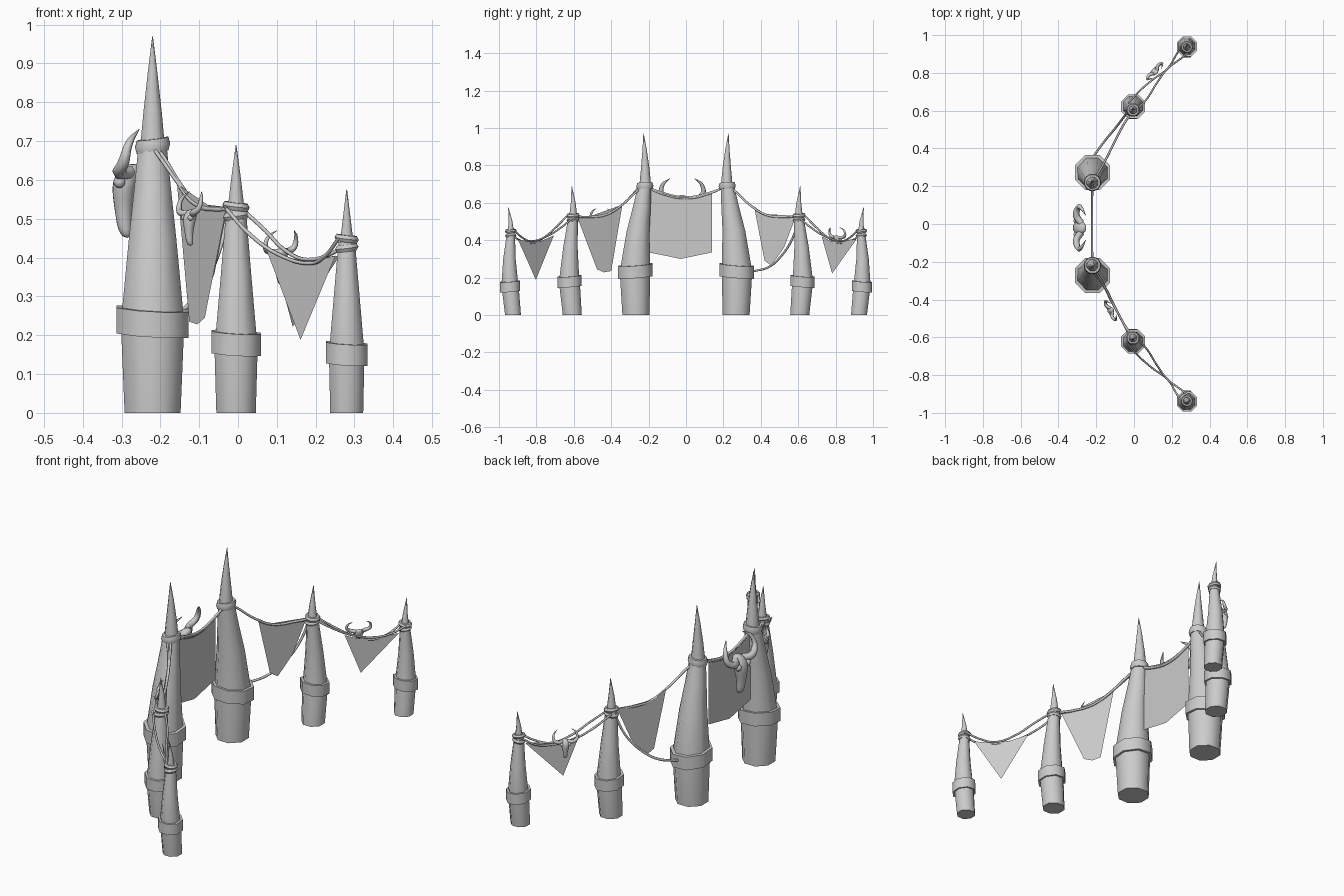
import bpy, bmesh, math
from mathutils import Vector, Matrix

cube = bpy.data.objects.get("Cube")
if cube:
    bpy.data.objects.remove(cube, do_unlink=True)

grey = bpy.data.materials.new("plain_grey")
grey.use_nodes = True
grey.diffuse_color = (0.6, 0.6, 0.6, 1)
grey.node_tree.nodes["Principled BSDF"].inputs["Base Color"].default_value = (0.6, 0.6, 0.6, 1)


def finish(obj, angle=50):
    """Give an object its material and angle-limited smoothing."""
    obj.data.materials.append(grey)
    bpy.ops.object.select_all(action='DESELECT')
    obj.select_set(True)
    bpy.context.view_layer.objects.active = obj
    if obj.type == 'CURVE':
        bpy.ops.object.convert(target='MESH')
        obj = bpy.context.object
    bpy.ops.object.shade_smooth_by_angle(angle=math.radians(angle))
    return obj


def add_mesh(name, bm):
    mesh = bpy.data.meshes.new(name)
    bmesh.ops.recalc_face_normals(bm, faces=bm.faces)
    bm.to_mesh(mesh)
    bm.free()
    obj = bpy.data.objects.new(name, mesh)
    bpy.context.collection.objects.link(obj)
    return obj


def loft(name, rings, sides=8, tilt=(0, 0), closed=False):
    """Skin horizontal rings given as (centre, x radius, y radius)."""
    bm = bmesh.new()
    loops = []
    for c, rx, ry in rings:
        loop = []
        for i in range(sides):
            a = math.tau * (i + 0.5) / sides
            dx, dy = rx * math.cos(a), ry * math.sin(a)
            loop.append(bm.verts.new(Vector(c) + Vector((dx, dy, dx * tilt[0] + dy * tilt[1]))))
        loops.append(loop)
    pairs = list(zip(loops, loops[1:]))
    if closed:
        pairs.append((loops[-1], loops[0]))
    else:
        bm.faces.new(loops[0])
        bm.faces.new(loops[-1])
    for low, high in pairs:
        for i in range(sides):
            j = (i + 1) % sides
            bm.faces.new((low[i], low[j], high[j], high[i]))
    return add_mesh(name, bm)


def tube(name, points, radius, taper=None):
    """Smooth round strand through points, with optional radius factors."""
    curve = bpy.data.curves.new(name, 'CURVE')
    curve.dimensions = '3D'
    curve.bevel_depth = radius
    curve.bevel_resolution = 1
    curve.resolution_u = 5
    curve.use_fill_caps = True
    spline = curve.splines.new('BEZIER')
    spline.bezier_points.add(len(points) - 1)
    for i, (bp, p) in enumerate(zip(spline.bezier_points, points)):
        bp.co = p
        bp.handle_left_type = bp.handle_right_type = 'AUTO'
        bp.radius = taper[i] if taper else 1
    obj = bpy.data.objects.new(name, curve)
    bpy.context.collection.objects.link(obj)
    return finish(obj, 80)


def collar(name, centre, r_in, r_out, height, tilt, sides=8, bulge=0.0):
    """Closed band around a post, optionally rounded on the outside."""
    x, y, z = centre
    h = height / 2
    shape = [(-h, r_in), (-h, r_out)] + ([(0, r_out + bulge)] if bulge else []) + [(h, r_out), (h, r_in)]
    finish(loft(name, [((x, y, z + dz), r, r) for dz, r in shape], sides, tilt, True))


# Posts: x, trunk (z, y, radius), spike (z, y, radius), band, wraps
POSTS = {
    "big": (-0.22, [(0, .268, .078), (.2, .272, .087), (.265, .27, .085), (.45, .256, .066),
                    (.58, .236, .051), (.7, .22, .038)],
            [(.69, .218, .034), (.78, .218, .025), (.88, .221, .013), (.97, .227, .001)],
            (.235, .272, .1, .066), [(.689, .22, .042, .034)]),
    "medium": (-0.005, [(0, .608, .055), (.16, .622, .06), (.2, .624, .057), (.36, .618, .042),
                        (.53, .603, .027)],
               [(.52, .603, .024), (.6, .603, .014), (.69, .611, .001)],
               (.18, .622, .069, .056), [(.508, .604, .03, .02), (.532, .604, .031, .02)]),
    "small": (0.28, [(0, .925, .046), (.13, .938, .049), (.18, .942, .047), (.3, .944, .036),
                     (.44, .936, .023)],
              [(.43, .936, .02), (.5, .938, .011), (.575, .95, .001)],
              (.153, .94, .058, .054), [(.425, .937, .026, .018), (.449, .937, .027, .018)]),
}
for size, (x, trunk, spike, band, wraps) in POSTS.items():
    for side, s in (("left", 1), ("right", -1)):
        # the left and right rows of posts sit at +y and -y
        row = "far" if s > 0 else "near"
        for part, rings in (("post", trunk), ("spike", spike)):
            finish(loft(f"{row}_{size}_{part}", [((x, s * y, z), r, r) for z, y, r in rings]))
        z, y, r, h = band
        collar(f"{row}_{size}_band", (x, s * y, z), r * .8, r, h, (-.06, -.08 * s))
        for i, (z, y, r, h) in enumerate(wraps):
            collar(f"{row}_{size}_wrap_{i}", (x, s * y, z), r * .7, r, h,
                   (.12 * (-1) ** i, .05), 12, .005)

# Ropes: two strands between neighbouring posts
for s, row in ((1, "far"), (-1, "near")):
    for k in (1, -1):
        o = 0.02 * k
        tube(f"{row}_outer_rope_{k}", [
            (-.01 + o, s * (.62 - o), .525), (.05 + o, s * (.685 - o), .465 + o / 4),
            (.11 + o / 2, s * (.755 - o / 2), .415 + o / 4), (.18, s * .825, .39 + o / 4),
            (.23 + o / 2, s * (.88 - o / 2), .405 + o / 4), (.28 + o, s * (.935 - o), .45)], .005)
    tube(f"{row}_inner_rope", [
        (.01, s * .62, .53), (-.05, s * .535, .525), (-.105, s * .43, .535),
        (-.15, s * .34, .59), (-.19, s * .27, .655), (-.215, s * .23, .69)], .006)
tube("near_inner_second_rope", [
    (-.02, -.6, .525), (-.07, -.5, .525), (-.12, -.41, .545), (-.16, -.33, .6), (-.22, -.25, .685)], .005)
tube("fallen_rope", [
    (-.02, .61, .53), (-.055, .565, .4), (-.105, .5, .305), (-.155, .44, .255), (-.21, .365, .235)], .006)
for k in (0, 1):
    tube(f"middle_rope_{k}", [
        (-.22, -.22, .69), (-.222, -.13, .655 - .006 * k), (-.222, 0, .63 - .006 * k),
        (-.222, .13, .655 - .004 * k), (-.22, .22, .69)], .006)


def banner(name, a, b, outline):
    """Flat cloth in the vertical plane from a to b; outline is (fraction, z)."""
    bm = bmesh.new()
    a, b = Vector(a), Vector(b)
    verts = []
    for t, z in outline:
        p = a.lerp(b, t)
        verts.append(bm.verts.new((p.x, p.y, z)))
    bm.faces.new(verts)
    bmesh.ops.triangulate(bm, faces=bm.faces)
    finish(add_mesh(name, bm))


# Cloth banners hanging from the ropes
banner("middle_banner", (-.225, -.2), (-.225, .2), [
    (0, .68), (.2, .65), (.5, .628), (.7, .64), (.85, .665), (.85, .335), (.43, .3), (0, .335)])
banner("near_inner_banner", (-.01, -.62), (-.22, -.22), [
    (.1, .52), (.25, .525), (.5, .535), (.7, .59), (.55, .235), (.45, .228), (.36, .245)])
banner("far_inner_banner", (-.01, .62), (-.22, .22), [
    (.08, .53), (.35, .525), (.5, .54), (.64, .58), (.5, .29), (.41, .265), (.24, .36)])
banner("near_outer_banner", (-.01, -.62), (.28, -.93), [
    (.28, .425), (.5, .395), (.68, .39), (.9, .405), (.59, .188)])
banner("far_outer_banner", (-.01, .62), (.28, .93), [
    (.34, .42), (.5, .395), (.68, .39), (.94, .405), (.52, .222)])

# Horned skull: head rings are (up, outward, half width, half depth)
HEAD = [(.062, .035, .014, .014), (.05, .042, .034, .028), (.018, .056, .046, .036),
        (-.02, .06, .034, .03), (-.07, .06, .021, .022), (-.11, .056, .021, .02), (-.13, .05, .012, .011)]
HORN = [(.025, .045, .04), (.065, .07, .04), (.108, .06, .065), (.105, .045, .115), (.065, .02, .15)]


def skull(name, origin, facing, scale):
    nx, ny = facing
    place = (Matrix.Translation(origin) @ Matrix.Rotation(math.atan2(nx, -ny), 4, 'Z')
             @ Matrix.Scale(scale, 4))
    head = loft(name + "_head", [((0, -out, up), w, d) for up, out, w, d in HEAD], 10)
    head.data.transform(place)
    head.modifiers.new("rounding", 'SUBSURF').levels = 1
    finish(head, 80)
    for s in (1, -1):
        tube(f"{name}_horn_{s}", [place @ Vector((s * x, -out, up)) for x, out, up in HORN],
             .018 * scale, (1, 1, .85, .55, .08))
        # brow ridge beside each eye
        bm = bmesh.new()
        bmesh.ops.create_uvsphere(bm, u_segments=8, v_segments=6, radius=.016)
        bmesh.ops.translate(bm, verts=bm.verts, vec=(s * .036, -.07, .015))
        brow = add_mesh(f"{name}_brow_{s}", bm)
        brow.data.transform(place)
        finish(brow, 80)


skull("large_skull", (-.235, -.02, .58), (-1, 0), 1)
skull("near_skull", (-.1, -.445, .495), (-.88, -.47), .5)
skull("far_skull", (.13, .79, .395), (-.73, .68), .5)
